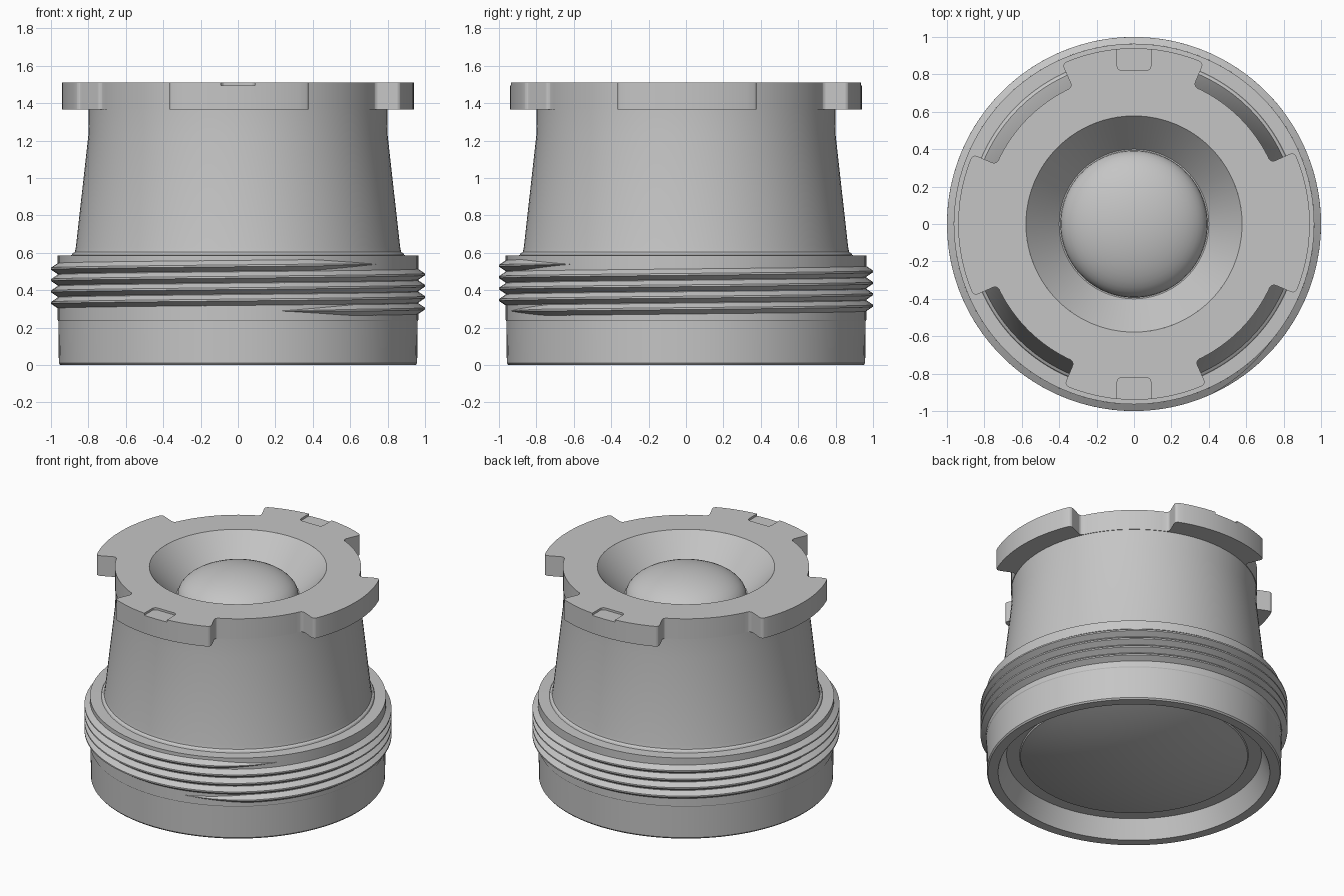
import bpy, bmesh
from math import sin, cos, pi, radians

cube = bpy.data.objects.get("Cube")
if cube:
    bpy.data.objects.remove(cube, do_unlink=True)

grey = bpy.data.materials.new("plain grey")
grey.use_nodes = True
COLOUR = (0.56, 0.56, 0.56, 1)
grey.diffuse_color = COLOUR
grey.node_tree.nodes["Principled BSDF"].inputs["Base Color"].default_value = COLOUR


def make_object(name, bm):
    """Turn a bmesh into a coloured object."""
    bmesh.ops.remove_doubles(bm, verts=bm.verts, dist=1e-5)
    bmesh.ops.recalc_face_normals(bm, faces=bm.faces)
    mesh = bpy.data.meshes.new(name)
    bm.to_mesh(mesh)
    bm.free()
    mesh.materials.append(grey)
    obj = bpy.data.objects.new(name, mesh)
    bpy.context.collection.objects.link(obj)
    return obj


def activate(obj):
    bpy.ops.object.select_all(action="DESELECT")
    obj.select_set(True)
    bpy.context.view_layer.objects.active = obj


def shade(obj):
    activate(obj)
    bpy.ops.object.shade_smooth_by_angle(angle=radians(18))


def lathe(name, profile, steps=96):
    """Revolve a list of (radius, height) points around z."""
    bm = bmesh.new()
    verts = [bm.verts.new((r, 0, z)) for r, z in profile]
    edges = [bm.edges.new(pair) for pair in zip(verts, verts[1:])]
    bmesh.ops.spin(bm, geom=verts + edges, axis=(0, 0, 1), cent=(0, 0, 0),
                   angle=2 * pi, steps=steps, use_duplicate=False)
    shade(make_object(name, bm))


def dome(radius, base, height, n=12):
    """Profile of a rounded cap, from the axis out to its rim."""
    return [(radius * sin(t), base + height * cos(t))
            for t in (pi / 2 * i / n for i in range(n + 1))]


def lens(radius, base, height, n=12):
    """Profile of a shallow lens."""
    return [(radius * i / n, base + height * (1 - (i / n) ** 2)) for i in range(n + 1)]


TOP, UNDER = 1.51, 1.365

# Housing: front lens, cone, tapered barrel, threaded flange, hollow base, rear lens
housing = dome(0.393, 1.31, 0.18)
housing += [(0.40, 1.31), (0.578, TOP), (0.578, 1.38), (0.798, 1.38)]
housing += [(0.80, 1.23), (0.867, 0.63), (0.872, 0.605), (0.885, 0.597)]
housing += [(0.89, 0.587), (0.964, 0.585), (0.964, 0.24), (0.961, 0.235)]
housing += [(0.958, 0.01), (0.95, 0), (0.885, 0), (0.83, 0.13), (0.745, 0.13)]
housing += reversed(lens(0.74, 0.12, -0.12))
lathe("housing", housing)


# Mounting collar with four tabs
def collar_outline(inner=0.802, outer=0.94, half=radians(23.8), n=12):
    """Yield (angle, radius, is_corner) around the collar."""
    for quarter in range(4):
        mid = quarter * pi / 2 + radians(0.4)
        for start, span, r in ((mid - half, 2 * half, outer),
                               (mid + half, pi / 2 - 2 * half, inner)):
            for i in range(n + 1):
                yield start + span * i / n, r, i in (0, n)


bm = bmesh.new()
outer, inner, corners = [], [], []
for a, r, corner in collar_outline():
    outer.append(bm.verts.new((r * cos(a), r * sin(a), UNDER)))
    inner.append(bm.verts.new((0.578 * cos(a), 0.578 * sin(a), UNDER)))
    if corner:
        corners.append((r * cos(a), r * sin(a)))
for i in range(len(outer)):
    bm.faces.new((outer[i - 1], outer[i], inner[i], inner[i - 1]))
bmesh.ops.remove_doubles(bm, verts=bm.verts, dist=1e-5)
raised = bmesh.ops.extrude_face_region(bm, geom=list(bm.faces), use_keep_orig=True)
for v in raised["geom"]:
    if isinstance(v, bmesh.types.BMVert):
        v.co.z = TOP


def is_upright(edge):
    a, b = (v.co for v in edge.verts)
    return abs(a.x - b.x) + abs(a.y - b.y) < 1e-4


def is_tab_corner(edge):
    p = edge.verts[0].co
    return is_upright(edge) and any(abs(p.x - x) + abs(p.y - y) < 1e-4
                                    for x, y in corners)


def round_edges(bm, edges):
    bmesh.ops.recalc_face_normals(bm, faces=bm.faces)
    bmesh.ops.bevel(bm, geom=edges, offset=0.025, segments=4, profile=0.5,
                    affect="EDGES", clamp_overlap=True)


round_edges(bm, [e for e in bm.edges if is_tab_corner(e)])
collar = make_object("mounting_collar", bm)

# Shallow recesses cut into the front and back tabs
for side in (-1, 1):
    bm = bmesh.new()
    bmesh.ops.create_cube(bm, size=1)
    for v in bm.verts:
        x, y, z = v.co
        v.co = (side * x * 0.18, side * (0.92 + y * 0.2), TOP + z * 0.03)
    round_edges(bm, [e for e in bm.edges
                     if is_upright(e) and abs(e.verts[0].co.y) < 0.9])
    cutter = make_object("recess_cutter", bm)
    cutter.hide_render = True
    cut = collar.modifiers.new("recess", "BOOLEAN")
    cut.operation, cut.object, cut.solver = "DIFFERENCE", cutter, "EXACT"
    activate(collar)
    bpy.ops.object.modifier_apply(modifier=cut.name)
    bpy.data.objects.remove(cutter, do_unlink=True)
shade(collar)

# Screw thread: a V section swept up a helix, fading out at both ends
bm = bmesh.new()
PITCH, FIRST, TURNS, STEPS = 0.061, radians(-76), 4.1, 400
section = [(0, -0.029), (0.036, -0.005), (0.036, 0.005), (0, 0.029)]
rings = []
for i in range(STEPS + 1):
    turn = TURNS * i / STEPS
    a = FIRST + 2 * pi * turn
    fade = max(0.03, min(1, turn / 0.07, (TURNS - turn) / 0.07))
    z = 0.289 + PITCH * turn
    rings.append([bm.verts.new(((0.964 + dr * fade) * cos(a),
                                (0.964 + dr * fade) * sin(a), z + dz * fade))
                  for dr, dz in section])
for low, high in zip(rings, rings[1:]):
    for k in range(4):
        bm.faces.new((low[k - 1], low[k], high[k], high[k - 1]))
bm.faces.new(rings[0])
bm.faces.new(rings[-1])
shade(make_object("screw_thread", bm))
